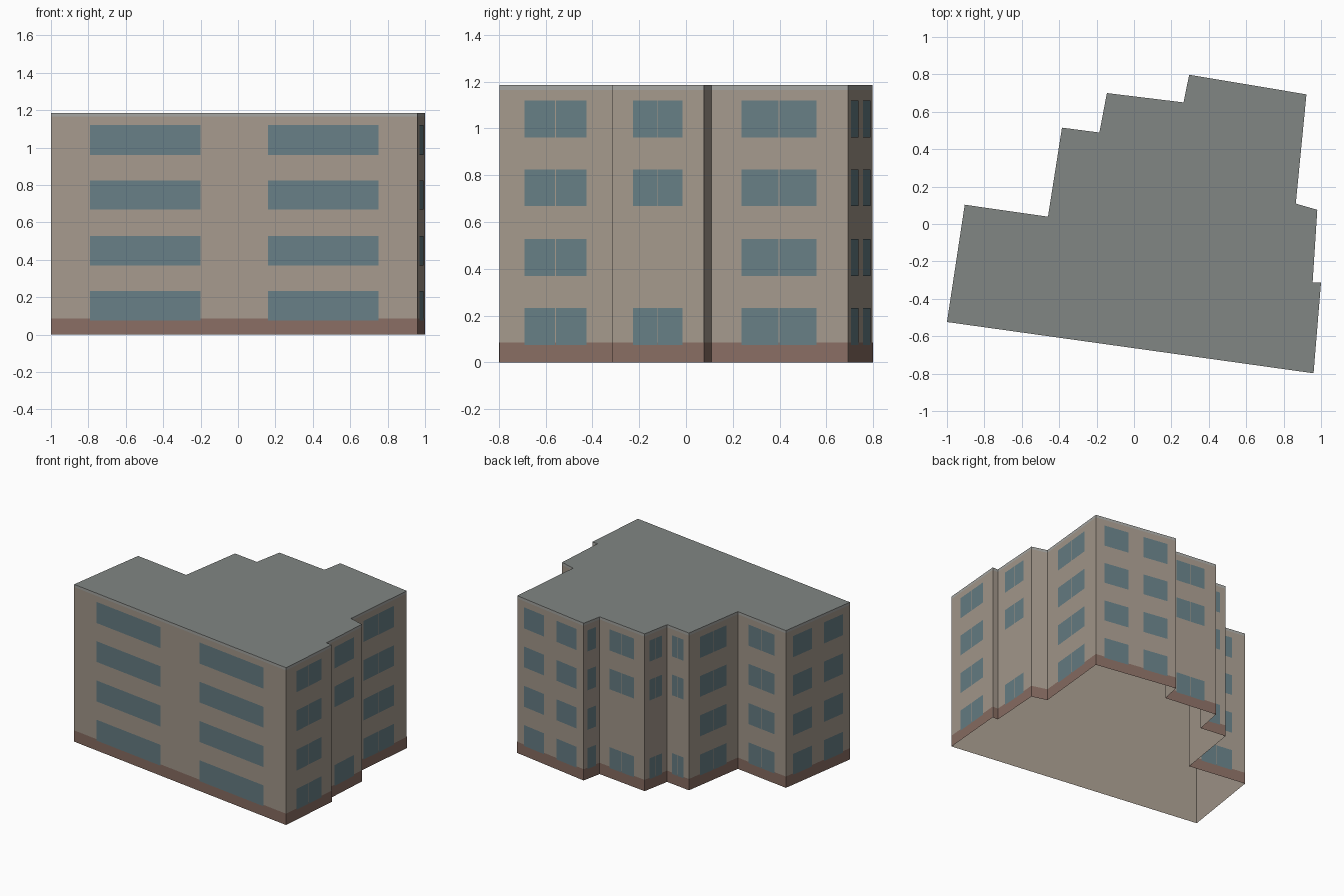
import bpy, bmesh
from mathutils import Vector

if "Cube" in bpy.data.objects:
    bpy.data.objects.remove(bpy.data.objects["Cube"])

# Footprint, counter-clockwise from the front left corner
PLAN = [Vector(p) for p in [
    (-1, -0.524), (0.96, -0.798), (1, -0.312), (0.955, -0.312), (0.98, 0.076),
    (0.865, 0.109), (0.922, 0.693), (0.295, 0.798), (0.265, 0.65), (-0.145, 0.7),
    (-0.185, 0.489), (-0.385, 0.515), (-0.46, 0.039), (-0.905, 0.103)]]
PLINTH_TOP, WALL_TOP, ROOF_TOP = 0.085, 1.165, 1.185
ROWS = [(0.075, 0.232), (0.37, 0.528), (0.668, 0.824), (0.961, 1.12)]


def material(name, rgb):
    m = bpy.data.materials.new(name)
    m.diffuse_color = (*rgb, 1)
    m.use_nodes = True
    m.node_tree.nodes["Principled BSDF"].inputs["Base Color"].default_value = m.diffuse_color
    return m


WALL = material("wall_render", (0.375, 0.32, 0.265))
BASE = material("plinth_brick", (0.25, 0.155, 0.125))
ROOF = material("roof_grey", (0.22, 0.24, 0.23))
TRIM = material("roof_edge", (0.38, 0.38, 0.36))
GLASS = material("glass", (0.135, 0.21, 0.235))


def finish(name, bm, *mats):
    mesh = bpy.data.meshes.new(name)
    bm.to_mesh(mesh)
    bm.free()
    for m in mats:
        mesh.materials.append(m)
    ob = bpy.data.objects.new(name, mesh)
    bpy.context.collection.objects.link(ob)
    return ob


def band(name, z0, z1, mats, top=False):
    """Strip of wall around the footprint, with an optional top cap."""
    bm = bmesh.new()
    lo = [bm.verts.new((p.x, p.y, z0)) for p in PLAN]
    hi = [bm.verts.new((p.x, p.y, z1)) for p in PLAN]
    n = len(PLAN)
    for i in range(n):
        j = (i + 1) % n
        bm.faces.new((lo[i], lo[j], hi[j], hi[i]))
    if top:
        bm.faces.new(hi).material_index = 1
    return finish(name, bm, *mats)


def panels(name, a, b, columns, rows, mat, offset):
    """Flat panels on the wall from a to b; columns are fractions along it."""
    bm = bmesh.new()
    d = b - a
    out = Vector((d.y, -d.x)).normalized() * offset
    for s, e in columns:
        p, q = a + d * s + out, a + d * e + out
        for z0, z1 in rows:
            bm.faces.new([bm.verts.new(c) for c in (
                (p.x, p.y, z0), (q.x, q.y, z0), (q.x, q.y, z1), (p.x, p.y, z1))])
    finish(name, bm, mat)


# Building shell, open underneath
band("walls", 0, WALL_TOP, (WALL,))
band("flat_roof", WALL_TOP, ROOF_TOP, (TRIM, ROOF), top=True)

for i, a in enumerate(PLAN):
    b = PLAN[(i + 1) % len(PLAN)]
    length = (b - a).length
    # Brick plinth facing
    panels(f"plinth_wall_{i + 1}", a, b, [(0, 1)], [(0, PLINTH_TOP)], BASE, 0.0006)
    if length < 0.13:
        continue
    # Windows: long walls get two bays, shorter walls one paired window
    if length > 0.6:
        cols = [(0.107, 0.408), (0.592, 0.893)]
    else:
        cols = [(0.22, 0.489), (0.497, 0.768)]
    # The narrow walls have no window on the second floor
    rows = ROWS if length > 0.43 else [ROWS[0]] + ROWS[2:]
    # The narrow back return keeps all four floors
    if i == 7:
        rows = ROWS
    panels(f"windows_wall_{i + 1}", a, b, cols, rows, GLASS, 0.0012)
